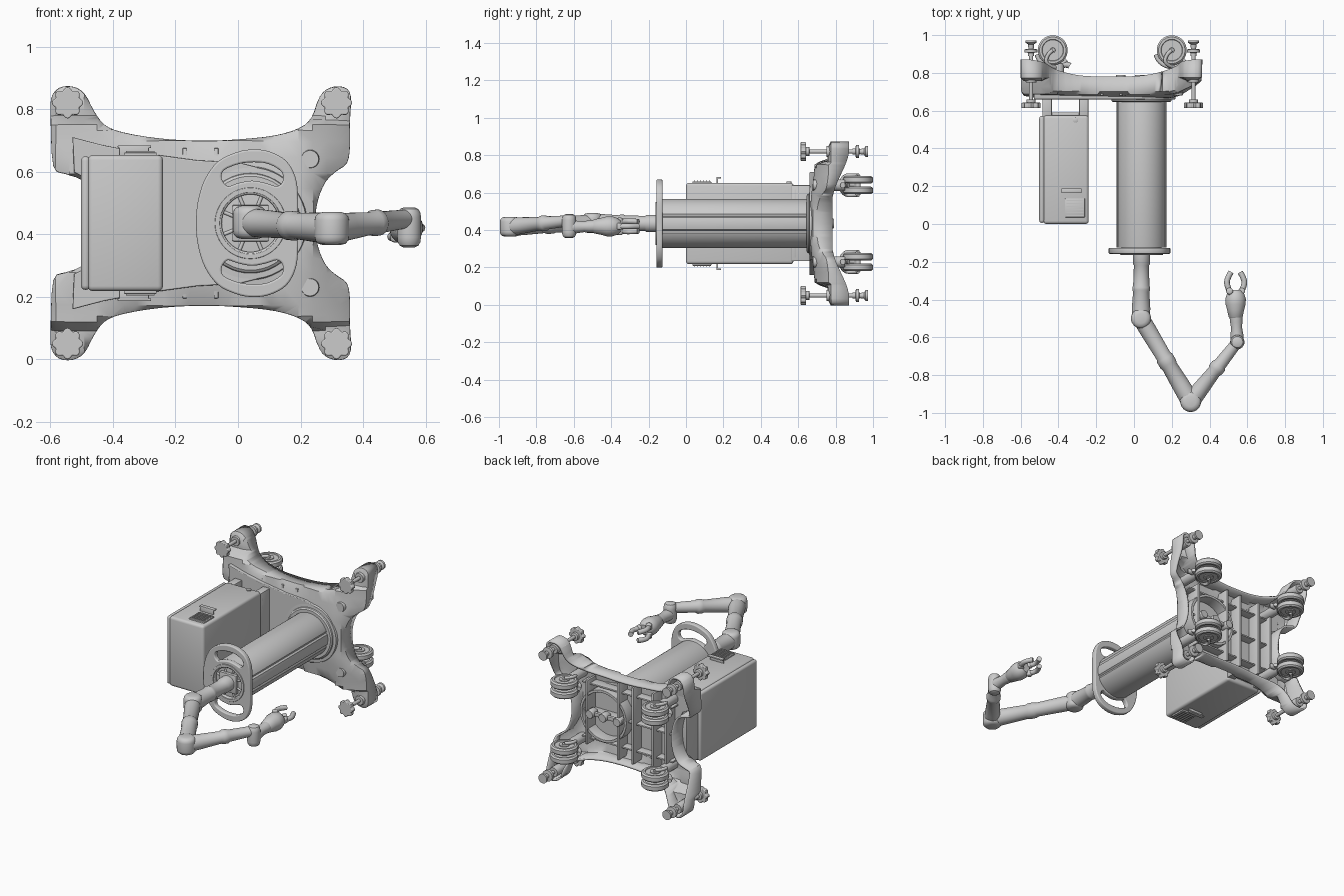
import bpy, bmesh
from math import sin, cos, pi, radians
from mathutils import Vector, Matrix

if "Cube" in bpy.data.objects:
    bpy.data.objects.remove(bpy.data.objects["Cube"])

ZC = 0.435                       # mirror plane height
HX = 0.04                        # column centre in x


def finish(ob, angle=35):
    bpy.ops.object.select_all(action='DESELECT')
    ob.select_set(True)
    bpy.context.view_layer.objects.active = ob
    if ob.type == 'CURVE':
        bpy.ops.object.convert(target='MESH')
        ob = bpy.context.view_layer.objects.active
    bpy.ops.object.shade_smooth_by_angle(angle=radians(angle))
    return ob


def add(name, data):
    ob = bpy.data.objects.new(name, data)
    bpy.context.collection.objects.link(ob)
    return ob


def mesh_from(name, bm):
    me = bpy.data.meshes.new(name)
    bm.to_mesh(me)
    bm.free()
    return finish(add(name, me))


def box(name, lo, hi, bevel=0.004, seg=2):
    lo, hi = Vector(lo), Vector(hi)
    bm = bmesh.new()
    bmesh.ops.create_cube(bm, size=1, matrix=Matrix.Translation((lo + hi) / 2)
                          @ Matrix.Diagonal((*(hi - lo), 1)))
    if bevel:
        bmesh.ops.bevel(bm, geom=bm.edges[:], offset=bevel, segments=seg, profile=0.5, affect='EDGES')
    return mesh_from(name, bm)


def lathe(name, p0, p1, prof, seg=32):
    """Turned solid: prof is (fraction along p0-p1, radius)."""
    p0, p1 = Vector(p0), Vector(p1)
    q = (p1 - p0).to_track_quat('Z', 'Y')
    bm = bmesh.new()
    rings = [[bm.verts.new(p0.lerp(p1, t) + q @ Vector((r * cos(2 * pi * i / seg), r * sin(2 * pi * i / seg), 0)))
              for i in range(seg)] for t, r in prof]
    for a, b in zip(rings, rings[1:]):
        for i in range(seg):
            j = (i + 1) % seg
            bm.faces.new((a[i], a[j], b[j], b[i]))
    bm.faces.new(rings[0][::-1])
    bm.faces.new(rings[-1])
    return mesh_from(name, bm)


def rod(name, p0, p1, r, seg=32):
    return lathe(name, p0, p1, [(0, r * .92), (.06, r), (.94, r), (1, r * .92)], seg)


def ball_rod(name, p0, p1, r):
    """Drum with softly domed ends, used for joints."""
    return lathe(name, p0, p1, [(0, r * .5), (.04, r * .78), (.13, r * .95), (.25, r),
                                (.75, r), (.87, r * .95), (.96, r * .78), (1, r * .5)])


def catmull(pts, n=4):
    out, m = [], len(pts)
    for i in range(m):
        a, b, c, d = (Vector(pts[(i + k) % m]) for k in (-1, 0, 1, 2))
        for k in range(n):
            t = k / n
            out.append(.5 * (2 * b + (c - a) * t + (2 * a - 5 * b + 4 * c - d) * t * t + (3 * b - a - 3 * c + d) * t ** 3))
    return out


def mirror_z(half):
    return half + [(x, 2 * ZC - z) for x, z in half[-2:0:-1]]


def circle(x, z, r, n=48):
    return [(x + r * cos(2 * pi * i / n), z + r * sin(2 * pi * i / n)) for i in range(n)]


def plate(name, loops, y0, y1, bevel=0.004):
    """Flat x-z plate with holes, thick from y0 to y1."""
    cu = bpy.data.curves.new(name, 'CURVE')
    cu.dimensions, cu.fill_mode = '2D', 'BOTH'
    cu.extrude, cu.bevel_depth, cu.bevel_resolution = (y1 - y0) / 2 - bevel, bevel, 2
    for loop in loops:
        sp = cu.splines.new('POLY')
        sp.points.add(len(loop) - 1)
        for p, c in zip(sp.points, loop):
            p.co = (c[0], c[1], 0, 1)
        sp.use_cyclic_u = True
    ob = add(name, cu)
    ob.rotation_euler = (pi / 2, 0, 0)
    ob.location.y = (y0 + y1) / 2
    return finish(ob)


def tube(name, pts, r):
    cu = bpy.data.curves.new(name, 'CURVE')
    cu.dimensions, cu.bevel_depth, cu.bevel_resolution, cu.use_fill_caps = '3D', r, 3, True
    sp = cu.splines.new('NURBS')
    sp.points.add(len(pts) - 1)
    for p, c in zip(sp.points, pts):
        p.co = (*c, 1)
    sp.order_u, sp.use_endpoint_u, sp.resolution_u = 3, True, 8
    return finish(add(name, cu), 50)


def ramp(v, a, b):
    t = min(1, max(0, (v - a) / (b - a)))
    return t * t * (3 - 2 * t)


# --- base shell: dished plate with four legs, hollow behind
def front_y(x, z):
    d = abs(z - ZC)
    return min(.765, .672 + .02 * ramp(d, .1, .3) + .07 * ramp(d, .30 + .03 * abs(x + .12), .33 + .03 * abs(x + .12))
               + .06 * ramp(x, .19, .36))


def rear_y(x, z):
    return .782 + .09 * ramp(abs(x + .12), .1, .46) * ramp(abs(z - ZC), .12, .4)


half = [(.24, ZC), (.25, .51), (.275, .57), (.31, .605), (.343, .63), (.352, .68), (.352, .76), (.355, .84),
        (.335, .865), (.295, .862), (.265, .835), (.24, .77), (.20, .735), (.12, .71), (0, .697), (-.12, .693),
        (-.25, .70), (-.37, .72), (-.43, .745), (-.465, .79), (-.495, .845), (-.53, .866), (-.57, .862),
        (-.592, .83), (-.593, .76), (-.585, .62), (-.55, .598), (-.50, .58), (-.47, .54), (-.455, .49), (-.45, ZC)]
bm = bmesh.new()
face = bm.faces.new([bm.verts.new((p.x, 0, p.y)) for p in catmull(mirror_z(half), 3)])
bmesh.ops.inset_region(bm, faces=[face], thickness=.014, use_even_offset=True)
cuts = [((-.58 + .043 * i, 0, 0), (1, 0, 0)) for i in range(22)]
for d in (.013, .06, .11, .16, .21, .26, .295, .312, .326, .341, .36, .4):
    cuts += [((0, 0, ZC + s * d), (0, 0, 1)) for s in (-1, 1)]
for co, no in cuts:
    bmesh.ops.bisect_plane(bm, geom=bm.verts[:] + bm.edges[:] + bm.faces[:], plane_co=co, plane_no=no)
border = [e for e in bm.edges if e.is_boundary]
edge_verts = {v for e in border for v in e.verts}
ext = bmesh.ops.extrude_edge_only(bm, edges=border)['geom']
rim = {g for g in ext if isinstance(g, bmesh.types.BMVert)}
for v in bm.verts:
    x, z = v.co.x, v.co.z
    v.co.y = rear_y(x, z) if v in rim else front_y(x, z) + (.014 if v in edge_verts else 0)
bmesh.ops.recalc_face_normals(bm, faces=bm.faces[:])
shell = mesh_from("base_shell", bm)
mod = shell.modifiers.new("wall", 'SOLIDIFY')
mod.thickness, mod.offset = .012, 0

# raised deck on the front of the base
deck = [(.17, ZC), (.16, .53), (.10, .60), (0, .625), (-.13, .632), (-.30, .655), (-.43, .68), (-.525, .705),
        (-.52, .60), (-.46, .57), (-.43, .52), (-.42, ZC)]
plate("base_deck", [mirror_z(deck)], .660, .692)

# ribs and frame under the base
for i, x in enumerate((-.40, -.31, -.17, -.07, .15)):
    h = .24 if x < .1 else .2
    box(f"base_rib_{i}", (x - .007, .68, ZC - h), (x + .007, .775, ZC + h), .002)
for i, z in enumerate((ZC - .17, ZC, ZC + .17)):
    box(f"cross_rib_{i}", (-.43, .68, z - .005), (.2, .745, z + .005), .002)
plate("column_socket_ring", [circle(HX, ZC, .16), circle(HX, ZC, .148)], .68, .765, .002)
box("clamp_bar", (-.10, .75, ZC - .012), (.14, .772, ZC + .012))
for i, x in enumerate((-.07, .03, .12)):
    rod(f"clamp_nut_{i}", (x, .735, ZC), (x, .79, ZC), .026, 20)

# --- levelling feet and twin-wheel casters
star = [((.045 + .005 * cos(8 * a)) * cos(a), (.045 + .005 * cos(8 * a)) * sin(a))
        for a in (2 * pi * i / 64 for i in range(64))]
for s in (-1, 1):
    for side, x in (("left", -.545), ("right", .315)):
        tag, z = f"{side}_{'top' if s > 0 else 'bottom'}", ZC + s * .385
        plate(f"leveller_knob_{tag}", [[(x + a * .92, z + b * .92) for a, b in star]], .613, .642)
        rod(f"leveller_collar_{tag}", (x, .64, z), (x, .66, z), .024, 20)
        rod(f"leveller_shaft_{tag}", (x, .63, z), (x, .95, z), .011, 16)
        rod(f"leveller_boss_{tag}", (x, .75, z), (x, .865, z), .03, 24)
        lathe(f"leveller_foot_{tag}", (x, .89, z), (x, .972, z),
              [(0, .016), (.2, .016), (.22, .034), (.42, .034), (.45, .014), (.75, .016), (.85, .029), (1, .029)], 24)
    for side, x in (("left", -.43), ("right", .20)):
        tag, z = f"{side}_{'top' if s > 0 else 'bottom'}", ZC + s * .205
        for k in (-1, 1):
            zc = z + k * .028
            lathe(f"caster_wheel_{tag}_{k}", (x, .92, zc - .02), (x, .92, zc + .02),
                  [(0, .03), (.12, .03), (.12, .055), (0, .058), (0, .07), (.2, .079), (.8, .079),
                   (1, .07), (1, .058), (.88, .055), (.88, .03), (1, .03)], 40)
        rod(f"caster_axle_{tag}", (x, .92, z - .052), (x, .92, z + .052), .014, 20)
        rod(f"caster_stem_{tag}", (x + .03, .68, z), (x + .03, .85, z), .03, 24)
        arc = [(x + .088 * cos(a), .92 + .088 * sin(a)) for a in (radians(195 + 13 * i) for i in range(11))]
        tube(f"caster_fender_{tag}", [(a, b, z) for a, b in arc], .012)
        for k in (-1, 1):
            tube(f"caster_fork_{tag}_{k}", [(x + .03, .825, z + k * .01), (x - .04, .84, z + k * .054),
                                            (x - .03, .90, z + k * .054), (x, .92, z + k * .054)], .010)
        tube(f"caster_brake_{tag}", [(x + .03, .835, z), (x + .07, .85, z), (x + .09, .838, z)], .016)

# --- column with a groove on each side
col = []
for i in range(80):
    a = 2 * pi * i / 80
    r = .124 if i in (4, 36, 44, 76) else .131
    col.append((HX + r * cos(a), ZC + r * sin(a)))
plate("column", [col], -.125, .67, .001)
lathe("column_flange", (HX, .645, ZC), (HX, .675, ZC), [(0, .15), (.2, .158), (.45, .16), (.5, .178), (1, .182)], 48)

# --- grab handle with two crescent openings and a hub
outer = [(.186, ZC), (.186, .52), (.178, .58), (.15, .63), (.10, .658), (.05, .665), (0, .657), (-.06, .628),
         (-.102, .57), (-.123, .50), (-.128, ZC)]
slot = [(-.058, .575), (-.05, .608), (0, .63), (.05, .636), (.10, .63), (.145, .602), (.148, .565), (.125, .547),
        (.09, .557), (.045, .565), (0, .557), (-.035, .547)]
up = catmull(slot, 3)
plate("grab_handle", [catmull(mirror_z(outer)), up, [(x, 2 * ZC - z) for x, z in up], circle(HX, ZC, .098)],
      -.158, -.126, .006)
plate("hub_ring", [circle(HX, ZC, .112), circle(HX, ZC, .1)], -.163, -.14, .002)
rod("hub_floor", (HX, -.14, ZC), (HX, -.12, ZC), .105, 48)
for i in range(8):
    a = pi / 4 * i + pi / 8
    tube(f"hub_spoke_{i}", [(HX + r * cos(a), -.143, ZC + r * sin(a)) for r in (.04, .07, .1)], .006)
box("arm_mount", (HX - .058, -.16, ZC - .058), (HX + .058, -.135, ZC + .058))

# --- control box on brackets
box("control_box", (-.48, 0, .218), (-.24, .575, .653), .016, 3)
box("control_box_cover", (-.502, .006, .222), (-.472, .572, .649), .014, 3)
for i, (a, b) in enumerate(((-.485, -.435), (-.29, -.242))):
    box(f"box_bracket_{i}", (a, .56, .235), (b, .685, .64), .003)
box("box_bracket_tie", (-.485, .57, .25), (-.242, .59, .62), .003)
for s, tag in ((1, "top"), (-1, "bottom")):
    def span(z0, z1):
        return sorted((ZC + s * z0, ZC + s * z1))
    z0, z1 = span(.21, .226)
    box(f"vent_frame_{tag}", (-.365, .035, z0), (-.26, .135, z1), .003)
    z0, z1 = span(.222, .231)
    for k in range(6):
        box(f"vent_slat_{tag}_{k}", (-.358, .042 + k * .016, z0), (-.267, .048 + k * .016, z1), 0)
    z0, z1 = span(.21, .248)
    box(f"latch_post_{tag}", (-.38, .163, z0), (-.285, .171, z1), .002)
    z0, z1 = span(.24, .249)
    box(f"latch_lip_{tag}", (-.385, .163, z0), (-.278, .188, z1), .003)
rod("box_socket", (-.31, .55, .648), (-.31, .55, .66), .014, 20)

# --- arm: base link, upper arm, forearm, wrist
S, E, W = Vector((.037, -.50, .437)), Vector((.30, -.94, .418)), Vector((.547, -.625, .45))
lathe("arm_base_link", (HX, -.15, ZC), S, [(0, .046), (.17, .046), (.2, .04), (.5, .043), (.53, .047), (.57, .047),
                                           (.6, .043), (.85, .049), (1, .046)])
ball_rod("shoulder_joint", S - Vector((0, 0, .052)), S + Vector((0, 0, .054)), .053)
lathe("upper_arm", S, E, [(0, .045), (.15, .045), (.45, .041), (.48, .047), (.55, .047), (.58, .042), (.8, .047), (1, .05)])
ball_rod("elbow_joint", E - Vector((0, 0, .053)), E + Vector((0, 0, .053)), .055)
lathe("forearm", E, W, [(0, .048), (.2, .044), (.5, .036), (.54, .042), (.6, .042), (.63, .035), (1, .029)])
ball_rod("wrist_joint", W - Vector((0, 0, .092)), W + Vector((0, 0, .035)), .038)
lathe("wrist_link", (.547, -.63, .415), (.54, -.49, .42), [(0, .036), (.3, .034), (.6, .029), (.8, .033), (1, .034)])

# hand with three curved fingers
H = Vector((.538, -.50, .42))
lathe("hand", H, H + Vector((0, .15, 0)), [(0, .03), (.05, .037), (.3, .045), (.5, .053), (.7, .054), (.88, .045), (1, .03)])
for i, (dx, dz) in enumerate(((-1, .028), (-1, -.028), (1, 0))):
    x = H.x + dx * .02
    tube(f"finger_{i}", [(x, -.38, H.z + dz * .8), (x + dx * .026, -.33, H.z + dz),
                         (x + dx * .026, -.29, H.z + dz), (x + dx * .004, -.255, H.z + dz * .9)], .015)
    ball_rod(f"finger_knuckle_{i}", (x + dx * .012, -.355, H.z + dz - .018), (x + dx * .012, -.355, H.z + dz + .018), .018)
